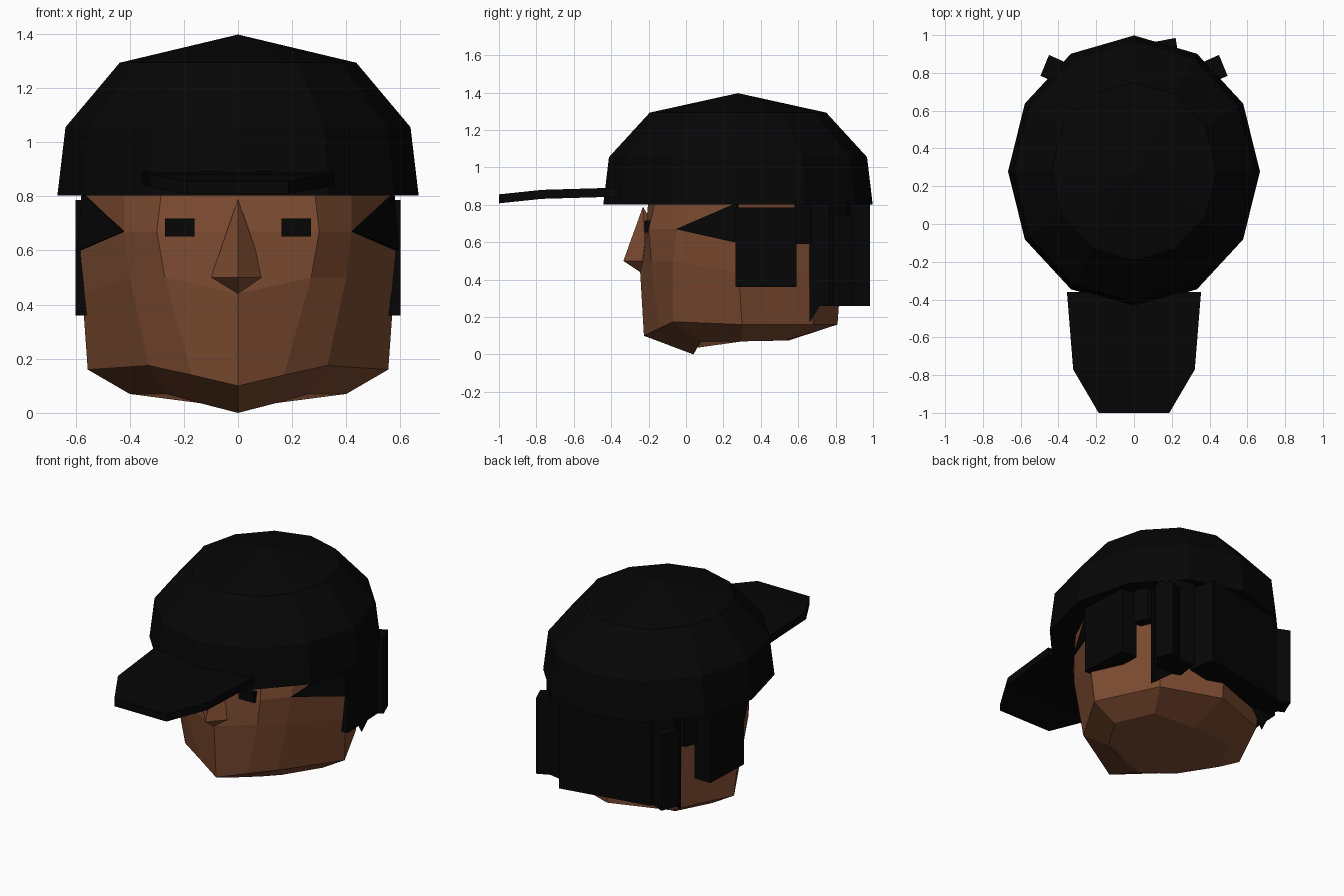
import bpy, bmesh, math

cube = bpy.data.objects.get("Cube")
if cube:
    bpy.data.objects.remove(cube, do_unlink=True)


def material(name, rgb):
    m = bpy.data.materials.new(name)
    m.use_nodes = True
    m.diffuse_color = (*rgb, 1)
    bsdf = m.node_tree.nodes["Principled BSDF"]
    bsdf.inputs["Base Color"].default_value = (*rgb, 1)
    bsdf.inputs["Roughness"].default_value = 0.9
    return m


skin = material("brown skin", (0.2, 0.07, 0.03))
black = material("soft black", (0.0018, 0.0018, 0.0018))


def build(name, verts, faces, mat):
    """Flat-shaded mesh with outward normals."""
    bm = bmesh.new()
    vs = [bm.verts.new(v) for v in verts]
    for f in faces:
        bm.faces.new([vs[i] for i in f])
    bmesh.ops.recalc_face_normals(bm, faces=bm.faces)
    me = bpy.data.meshes.new(name)
    bm.to_mesh(me)
    bm.free()
    me.materials.append(mat)
    ob = bpy.data.objects.new(name, me)
    bpy.context.collection.objects.link(ob)
    return ob


def loft(name, rings, mat):
    """Skin equal-length rings into a closed solid."""
    n = len(rings[0])
    verts = [p for r in rings for p in r]
    faces = [(k * n + i, k * n + (i + 1) % n, (k + 1) * n + (i + 1) % n, (k + 1) * n + i)
             for k in range(len(rings) - 1) for i in range(n)]
    last = (len(rings) - 1) * n
    faces += [tuple(range(n)), tuple(range(last, last + n))]
    return build(name, verts, faces, mat)


def prism(name, bottom, top_z, mat):
    """Upright block from bottom corners to a level top."""
    return loft(name, [bottom, [(x, y, top_z) for x, y, z in bottom]], mat)


def block(name, outline, z0, z1, s):
    """Black upright block from a plan outline, on side s."""
    return prism(name, [(s * x, y, z0) for x, y in outline], z1, black)


def mirrored(points, s):
    return [(s * x, y, z) for x, y, z in points]


# Head: half rings from the front centre to the back centre, mirrored
halves = [
    [(0, .04, 0), (.14, .06, .036), (.26, .08, .07), (.4, .3, .07), (.29, .53, .075), (0, .55, .075)],
    [(0, -.225, .1), (.17, -.145, .14), (.33, -.07, .175), (.555, .3, .16), (.37, .68, .16), (0, .81, .16)],
    [(0, -.245, .44), (.27, -.185, .5), (.4, -.07, .5), (.575, .28, .44), (.39, .68, .44), (0, .83, .44)],
    [(0, -.215, .67), (.3, -.2, .67), (.42, -.05, .67), (.585, .27, .59), (.39, .68, .6), (0, .83, .6)],
    [(0, -.2, .84), (.28, -.16, .84), (.42, -.03, .84), (.565, .27, .84), (.39, .66, .84), (0, .82, .84)],
]
loft("head", [h + mirrored(h[-2:0:-1], -1) for h in halves], skin)

# Nose
build("nose", [(0, -.23, .79), (0, -.335, .5), (.1, -.215, .5), (-.1, -.215, .5),
               (0, -.245, .44), (0, -.12, .6)],
      [(0, 1, 2), (0, 3, 1), (1, 4, 2), (1, 3, 4), (0, 2, 5), (0, 5, 3), (2, 4, 5), (3, 5, 4)], skin)

# Cap crown: twelve-sided dome
rings = []
for rx, ry, z in [(.667, .72, .803), (.637, .69, 1.055), (.437, .472, 1.293)]:
    rings.append([(rx * math.sin(i * math.pi / 6), .278 + ry * math.cos(i * math.pi / 6), z)
                  for i in range(12)])
faces = [(k * 12 + i, k * 12 + (i + 1) % 12, k * 12 + 12 + (i + 1) % 12, k * 12 + 12 + i)
         for k in range(2) for i in range(12)]
faces += [(24 + i, 24 + (i + 1) % 12, 36) for i in range(12)] + [tuple(range(12))]
build("cap_crown", sum(rings, []) + [(0, .278, 1.397)], faces, black)

# Cap brim: cross-sections running forward, drooping at the tip
sections = [(.355, -.36, .892), (.322, -.77, .88), (.187, -1.0, .856)]
loft("cap_brim", [[(-w, y, z - .048), (w, y, z - .048), (w, y, z), (-w, y, z)]
                  for w, y, z in sections], black)

for s, side in [(1, "left"), (-1, "right")]:
    # Eye
    block(side + "_eye", [(.16, -.222), (.27, -.222), (.27, -.12), (.16, -.12)], .652, .717, s)
    # Sideburn block and the short hair behind it
    block(side + "_sideburn", [(.49, .265), (.6, .265), (.588, .59), (.475, .59)], .36, .787, s)
    block(side + "_short_hair", [(.3, .58), (.5, .58), (.46, .67), (.3, .67)], .59, .803, s)
    # Temple hair wedge
    outer = [(.425, -.055, .67), (.578, .27, .81), (.597, .27, .597)]
    inner = [(x - .06, y + .04, z) for x, y, z in outer]
    loft(side + "_temple_hair", [mirrored(outer, s), mirrored(inner, s)], black)
    # Corner hair: outer lock, taller root behind it, and a pointed front edge
    block(side + "_corner_lock", [(.45, .895), (.495, .785), (.41, .745), (.36, .855)], .26, .75, s)
    block(side + "_corner_root", [(.455, .765), (.44, .71), (.25, .71), (.27, .88), (.37, .86)],
          .26, .803, s)
    prism(side + "_corner_point",
          mirrored([(.425, .66, .17), (.445, .715, .26), (.3, .715, .26)], s), .803, black)

# Wide hair lock across the back, slightly turned
block("back_hair", [(.22, .985), (-.36, .875), (-.33, .7), (.25, .81)], .26, .803, 1)
